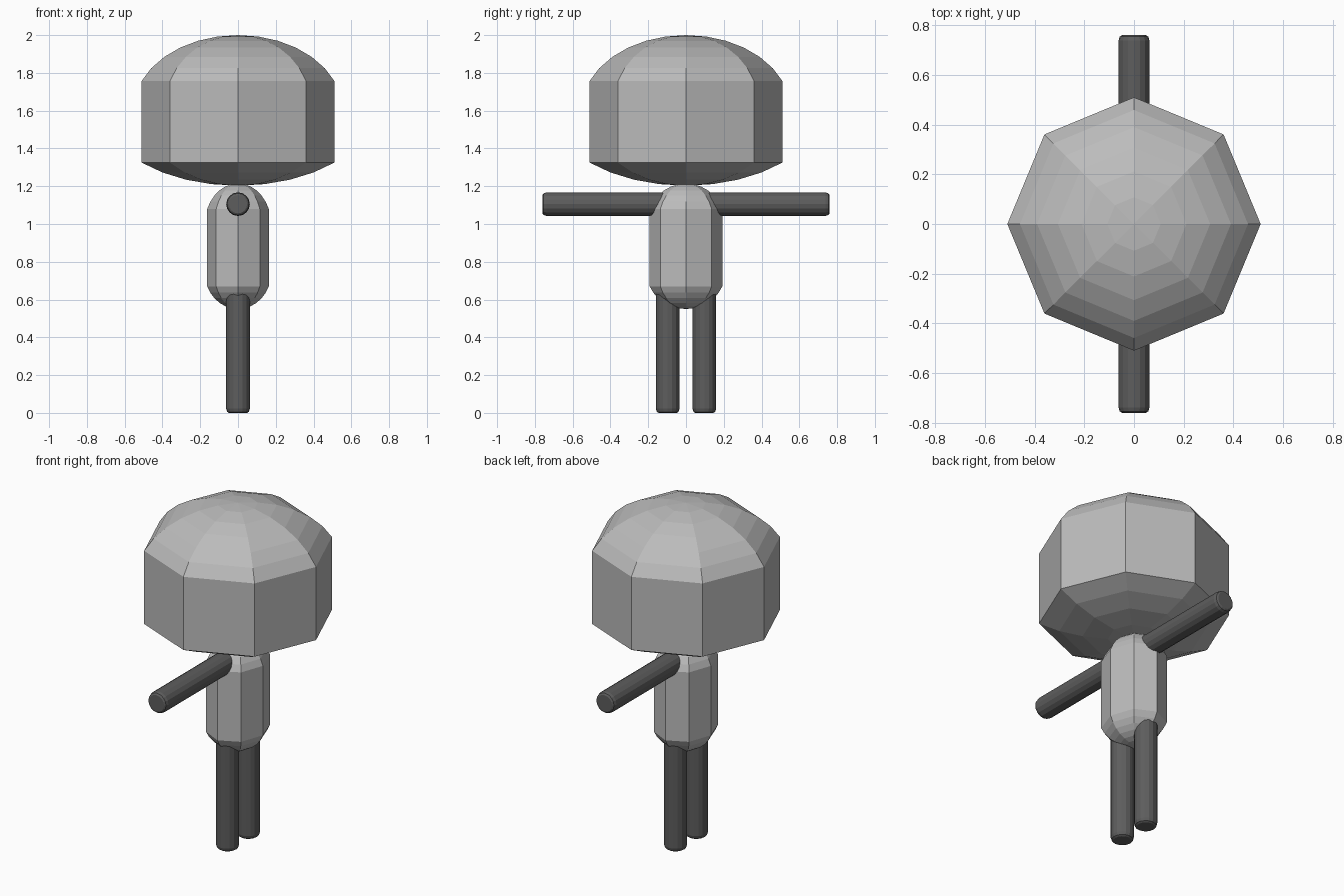
import bpy, bmesh, math
from mathutils import Matrix

if "Cube" in bpy.data.objects:
    bpy.data.objects.remove(bpy.data.objects["Cube"])


def material(name, v):
    m = bpy.data.materials.new(name)
    m.diffuse_color = (v, v, v, 1)
    m.use_nodes = True
    m.node_tree.nodes["Principled BSDF"].inputs["Base Color"].default_value = m.diffuse_color
    return m


light_grey = material("light grey", 0.5)
dark_grey = material("dark grey", 0.11)


def cap(radius, height, steps):
    """Shallow elliptical cap sampled every 11.25 degrees: (radius, drop from the pole)."""
    a = math.radians(11.25)
    end = steps * a
    return [(radius * math.sin(k * a) / math.sin(end),
             height * (1 - math.cos(k * a)) / (1 - math.cos(end)))
            for k in range(steps + 1)]


def lathe(name, profile, sides, mat, matrix=Matrix(), sy=1.0):
    """Revolve a bottom-to-top (radius, z) profile; ends are closed."""
    bm = bmesh.new()
    rings = []
    for r, z in profile:
        if r < 1e-5:
            rings.append([bm.verts.new((0, 0, z))])
        else:
            rings.append([bm.verts.new((r * math.cos(2 * math.pi * i / sides),
                                        r * math.sin(2 * math.pi * i / sides) * sy, z))
                          for i in range(sides)])
    for a, b in zip(rings, rings[1:]):
        for i in range(sides):
            j = (i + 1) % sides
            if len(a) == 1:
                bm.faces.new((a[0], b[j], b[i]))
            elif len(b) == 1:
                bm.faces.new((a[i], a[j], b[0]))
            else:
                bm.faces.new((a[i], a[j], b[j], b[i]))
    for ring in (rings[0], rings[-1]):
        if len(ring) > 1:
            bm.faces.new(ring)
    bm.transform(matrix)
    bmesh.ops.recalc_face_normals(bm, faces=bm.faces)
    me = bpy.data.meshes.new(name)
    bm.to_mesh(me)
    bm.free()
    me.materials.append(mat)
    ob = bpy.data.objects.new(name, me)
    bpy.context.collection.objects.link(ob)
    return ob


def capsule(name, radius, bottom, low, high, top, low_steps, high_steps, sy=1.0):
    """Eight-sided prism with a rounded cap at each end."""
    prof = [(r, bottom + d) for r, d in cap(radius, low - bottom, low_steps)]
    prof += [(r, top - d) for r, d in reversed(cap(radius, top - high, high_steps))]
    return lathe(name, prof, 8, light_grey, sy=sy)


# Head and body
capsule("head", 0.51, 1.203, 1.325, 1.757, 2.0, 4, 6)
capsule("body", 0.163, 0.55, 0.67, 1.08, 1.215, 6, 6, sy=1.18)


def limb(name, length, matrix):
    """Round rod with softened ends."""
    r = 0.0625
    end = [(r - 0.014, 0), (r - 0.005, 0.006), (r, 0.022)]
    prof = end + [(q, length - z) for q, z in reversed(end)]
    lathe(name, prof, 16, dark_grey, matrix)


# Arms and legs, mirrored across y
for side, s in (("left", 1), ("right", -1)):
    limb(side + "_leg", 0.66, Matrix.Translation((0, s * 0.097, 0)))
    limb(side + "_arm", 0.68, Matrix.Translation((0, s * 0.08, 1.105))
         @ Matrix.Rotation(-s * math.pi / 2, 4, 'X'))
